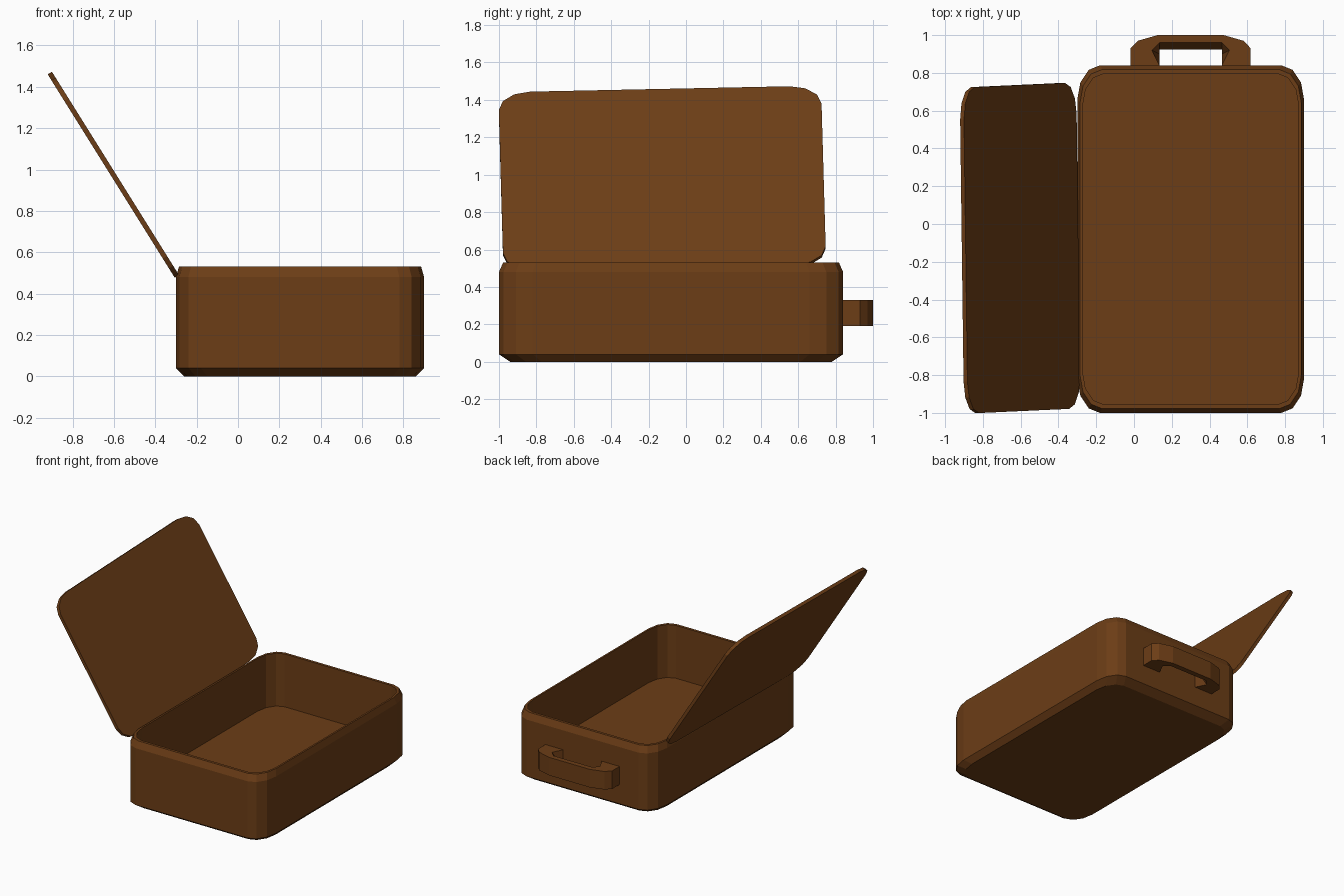
import bpy, bmesh
from math import sin, cos, pi, radians
from mathutils import Matrix

if "Cube" in bpy.data.objects:
    bpy.data.objects.remove(bpy.data.objects["Cube"])

leather = bpy.data.materials.new("brown_leather")
leather.diffuse_color = (0.15, 0.047, 0.008, 1)
leather.use_nodes = True
leather.node_tree.nodes["Principled BSDF"].inputs["Base Color"].default_value = leather.diffuse_color


def rounded_outline(scale):
    """Rounded rectangle 1.2 x 1.84 with three-sided elliptical corners."""
    pts = []
    for i, (sx, sy) in enumerate([(1, 1), (-1, 1), (-1, -1), (1, -1)]):
        for k in range(4):
            a = i * pi / 2 + k * pi / 6
            pts.append(((sx * 0.48 + 0.12 * cos(a)) * scale,
                        (sy * 0.74 + 0.18 * sin(a)) * scale))
    return pts


def finish(name, bm, matrix=Matrix()):
    bmesh.ops.recalc_face_normals(bm, faces=bm.faces)
    mesh = bpy.data.meshes.new(name)
    bm.to_mesh(mesh)
    bm.free()
    mesh.materials.append(leather)
    mesh.transform(matrix)
    obj = bpy.data.objects.new(name, mesh)
    bpy.context.collection.objects.link(obj)
    return obj


def bridge(bm, a, b, closed=True):
    n = len(a)
    for i in range(n if closed else n - 1):
        j = (i + 1) % n
        # matching points may coincide at the leg roots
        quad = list(dict.fromkeys([a[i], a[j], b[j], b[i]]))
        bm.faces.new(quad)


def loft(name, levels, matrix):
    """Capped stack of outlines given as (scale, z)."""
    bm = bmesh.new()
    rings = [[bm.verts.new((x, y, z)) for x, y in rounded_outline(s)]
             for s, z in levels]
    for a, b in zip(rings, rings[1:]):
        bridge(bm, a, b)
    bm.faces.new(rings[0])
    bm.faces.new(rings[-1])
    return finish(name, bm, matrix)


# Open case body: chamfered base, tapered rim, inner walls and floor
loft("case_body",
     [(0.935, 0), (1, 0.04), (1, 0.48), (0.976, 0.53), (0.953, 0.53), (0.953, 0.12)],
     Matrix.Translation((0.3, -0.08, 0)))

# Thin lid, leaning back and slightly askew
loft("lid", [(0.938, -0.012), (0.938, 0.012)],
     Matrix.Translation((-0.603, -0.127, 0.975))
     @ Matrix.Rotation(radians(-122), 4, 'Y')
     @ Matrix.Rotation(radians(-1.4), 4, 'Z'))

# Carry handle: faceted bow with an inward ridge along its inner side
def mirrored(half):
    return [(0.3 - x, y) for x, y in half] + [(0.3 + x, y) for x, y in reversed(half)]


outer = mirrored([(0.318, 0.84), (0.318, 0.93), (0.28, 0.97), (0.175, 1.0)])
inner = mirrored([(0.165, 0.84), (0.205, 0.92), (0.165, 0.96)])
ridge = mirrored([(0.165, 0.84), (0.165, 0.90), (0.165, 0.925)])

bm = bmesh.new()
def ring(pts, z):
    return [bm.verts.new((x, y, z)) for x, y in pts]


out_lo, out_hi = ring(outer, 0.19), ring(outer, 0.33)
in_lo, mid, in_hi = ring(inner, 0.19), ring(ridge, 0.26), ring(inner, 0.33)
bridge(bm, out_lo, out_hi, False)
bridge(bm, in_lo, mid, False)
bridge(bm, mid, in_hi, False)
bm.faces.new(out_hi + in_hi[::-1])
bm.faces.new(out_lo + in_lo[::-1])
for i in (0, -1):  # leg ends against the case
    bm.faces.new([out_lo[i], out_hi[i], in_hi[i], mid[i], in_lo[i]])
finish("handle", bm)
